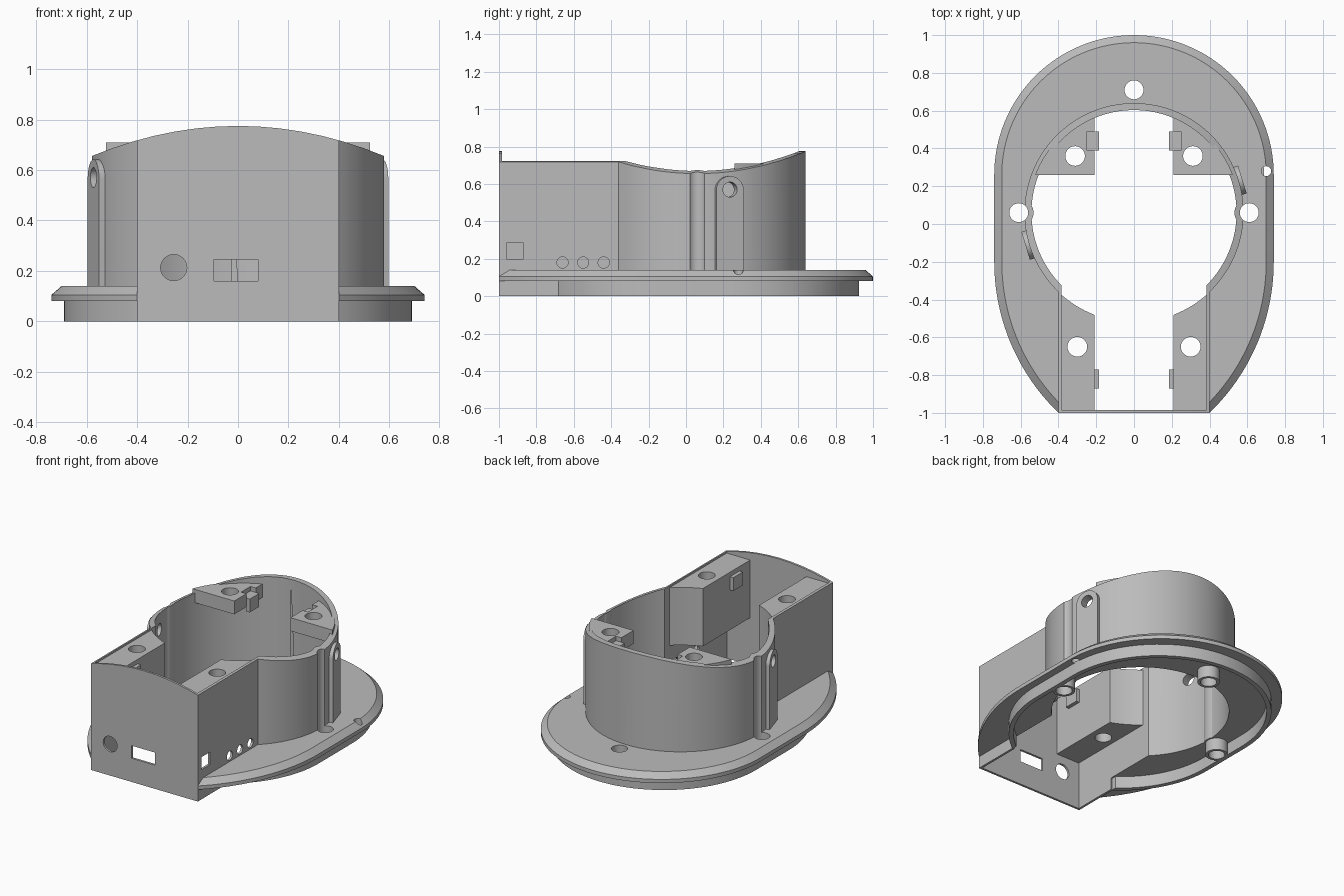
import bpy, bmesh, math
from mathutils import Matrix

cube = bpy.data.objects.get("Cube")
if cube:
    bpy.data.objects.remove(cube, do_unlink=True)

grey = bpy.data.materials.new("plain_grey")
grey.use_nodes = True
COLOUR = (0.5, 0.5, 0.5, 1)
grey.diffuse_color = COLOUR
grey.node_tree.nodes["Principled BSDF"].inputs["Base Color"].default_value = COLOUR

CY = 0.06  # centre of the round housing


def loft(name, loops):
    """Solid through stacked loops of 3D points with equal counts."""
    bm = bmesh.new()
    rings = [[bm.verts.new(p) for p in loop] for loop in loops]
    n = len(rings[0])
    for a, b in zip(rings, rings[1:]):
        for i in range(n):
            bm.faces.new((a[i], a[(i + 1) % n], b[(i + 1) % n], b[i]))
    bm.faces.new(rings[0][::-1])
    bm.faces.new(rings[-1])
    bmesh.ops.recalc_face_normals(bm, faces=bm.faces)
    mesh = bpy.data.meshes.new(name)
    bm.to_mesh(mesh)
    bm.free()
    mesh.materials.append(grey)
    ob = bpy.data.objects.new(name, mesh)
    bpy.context.collection.objects.link(ob)
    return ob


def prism(name, pts, z0, z1):
    return loft(name, [[(x, y, z) for x, y in pts] for z in (z0, z1)])


def box(name, x0, x1, y0, y1, z0, z1):
    return prism(name, [(x0, y0), (x1, y0), (x1, y1), (x0, y1)], z0, z1)


def arc(cx, cy, r, a0, a1, n):
    return [(cx + r * math.cos(a0 + (a1 - a0) * i / n),
             cy + r * math.sin(a0 + (a1 - a0) * i / n)) for i in range(n + 1)]


def rod(x, y, r, z0=-0.1, z1=1.0, n=32):
    return prism("rod", arc(x, y, r, 0, 2 * math.pi, n)[:-1], z0, z1)


def move(ob, matrix):
    ob.data.transform(matrix)
    return ob


def cut(ob, *cutters):
    """Subtract cutters from a part, then discard them."""
    for c in cutters:
        c.hide_render = True
        mod = ob.modifiers.new("cut", 'BOOLEAN')
        mod.operation, mod.solver, mod.object = 'DIFFERENCE', 'EXACT', c
    bpy.context.view_layer.update()
    deps = bpy.context.evaluated_depsgraph_get()
    mesh = bpy.data.meshes.new_from_object(ob.evaluated_get(deps))
    ob.modifiers.clear()
    ob.data = mesh
    for c in cutters:
        bpy.data.objects.remove(c, do_unlink=True)
    return ob


def keyhole(r, hw, front):
    """Round housing joined to a straight box that runs to the front."""
    a = math.acos(hw / r)
    return [(-hw, front), (hw, front)] + arc(0, CY, r, -a, math.pi + a, 96)


def flange_outline(off):
    r = 1.11 - off
    t = math.acos(0.77 / r)
    right = arc(-0.37, -0.2, r, -t, 0, 20)
    back = arc(0, 0.26, 0.74 - off, 0, math.pi, 64)
    return right + back + [(-x, y) for x, y in reversed(right)]


def stadium(r):
    return arc(0, 0.235, r, 0, math.pi, 48) + arc(0, -0.12, r, math.pi, 2 * math.pi, 48)


BOSSES = [(0.61, CY), (-0.61, CY), (0, 0.71)]
PADS = [math.radians(17), math.radians(197)]


def pad_frame(angle):
    """Local x is radial, local y tangential, about the housing axis."""
    return Matrix.Translation((0, CY, 0)) @ Matrix.Rotation(angle, 4, 'Z')


def pad_hole(angle):
    lie = Matrix.Translation((0.5, 0, 0.57)) @ Matrix.Rotation(math.pi / 2, 4, 'Y')
    return move(rod(0, 0, 0.04, 0, 0.2), pad_frame(angle) @ lie)


# Housing wall: keyhole shell with bulges behind the screw channels
core = prism("core", keyhole(0.543, 0.385, -0.985), -0.1, 1)
cut(core, *[rod(s * 0.61, CY, 0.078, -0.2, 1.1) for s in (1, -1)])
dome = [(x / 12, 0.775 - 0.355 * (x / 12) ** 2) for x in range(-12, 13)]
dome += [(1, 1.2), (-1, 1.2)]
crown = loft("crown", [[(x, y, z) for x, z in dome] for y in (-1.2, 1.2)])
housing = prism("housing_wall", keyhole(0.58, 0.4, -1), 0, 0.9)
cut(housing, core, crown, box("under", -1, 1, -0.68, 1, -0.1, 0.08))
cut(housing, *[rod(s * 0.61, CY, 0.05) for s in (1, -1)], *[pad_hole(a) for a in PADS])

# Front and side ports
to_front = Matrix.Rotation(math.pi / 2, 4, 'X')
to_side = Matrix.Rotation(math.pi / 2, 4, 'Y')
ports = [box("port", -0.095, 0.08, -1.1, -0.9, 0.16, 0.245),
         box("port", 0.35, 0.45, -0.96, -0.87, 0.2, 0.285),
         move(rod(0, 0, 0.052, -0.1, 0.1), Matrix.Translation((-0.255, -1, 0.213)) @ to_front)]
for y in (-0.66, -0.55, -0.44):
    ports.append(move(rod(0, 0, 0.03, -0.05, 0.05), Matrix.Translation((0.4, y, 0.18)) @ to_side))
cut(housing, *ports)

# Flange plate with chamfered rim
flange = loft("flange", [[(x, y, z) for x, y in flange_outline(o)]
                         for o, z in ((0, 0.08), (0, 0.105), (0.04, 0.14))])
cut(flange, prism("opening", keyhole(0.56, 0.392, -1.1), -0.1, 0.5),
    *[rod(x, y, 0.05) for x, y in BOSSES], rod(0.7, 0.28, 0.026))

# Locating lip under the flange
lip = prism("locating_lip", stadium(0.69), 0, 0.085)
cut(lip, prism("inside", stadium(0.66), -0.1, 0.2),
    box("gap", -0.395, 0.395, -1.1, -0.3, -0.1, 0.2),
    *[rod(x, y, 0.05) for x, y in BOSSES])

# Screw bosses
for x, y in BOSSES:
    cut(rod(x, y, 0.068, 0, 0.085), rod(x, y, 0.05)).name = "screw_boss"

# Raised pads with a cross hole
for a in PADS:
    shape = [(-0.077, 0.1), (0.077, 0.1)] + arc(0, 0.565, 0.077, 0, math.pi, 20)
    pad = loft("side_pad", [[(r, t, z) for t, z in shape] for r in (0.55, 0.6)])
    cut(move(pad, pad_frame(a)), pad_hole(a))

# Mounting blocks and their clips, mirrored left and right
for s, side in ((1, "left"), (-1, "right")):
    a0, a1 = math.acos(0.39 / 0.58), math.acos(0.21 / 0.58)
    front = [(0.21, -0.99), (0.39, -0.99)] + arc(0, CY, 0.58, -a0, -a1, 8)
    b0, b1 = math.asin(0.2 / 0.56), math.acos(0.21 / 0.56)
    back = [(0.21, 0.26)] + arc(0, CY, 0.56, b0, b1, 16)
    for name, pts, z0, hole, clip_y in (("front", front, 0.32, (0.3, -0.65), -0.82),
                                        ("back", back, 0.62, (0.312, 0.36), 0.44)):
        block = prism(f"{name}_{side}_block", [(s * x, y) for x, y in pts], z0, 0.71)
        cutters = [rod(s * hole[0], hole[1], 0.052)]
        if name == "back":
            x0, x1 = sorted((s * 0.2, s * 0.25))
            cutters.append(box("notch", x0, x1, 0.39, 0.49, 0.68, 0.8))
        cut(block, *cutters)
        x0, x1 = sorted((s * 0.185, s * 0.215))
        box(f"{name}_{side}_clip", x0, x1, clip_y - 0.05, clip_y + 0.05, 0.59, 0.68)

# Smooth the curved walls and keep the edges crisp
for ob in bpy.context.scene.objects:
    if ob.type == 'MESH':
        ob.select_set(True)
        bpy.context.view_layer.objects.active = ob
bpy.ops.object.shade_smooth_by_angle(angle=math.radians(25))
